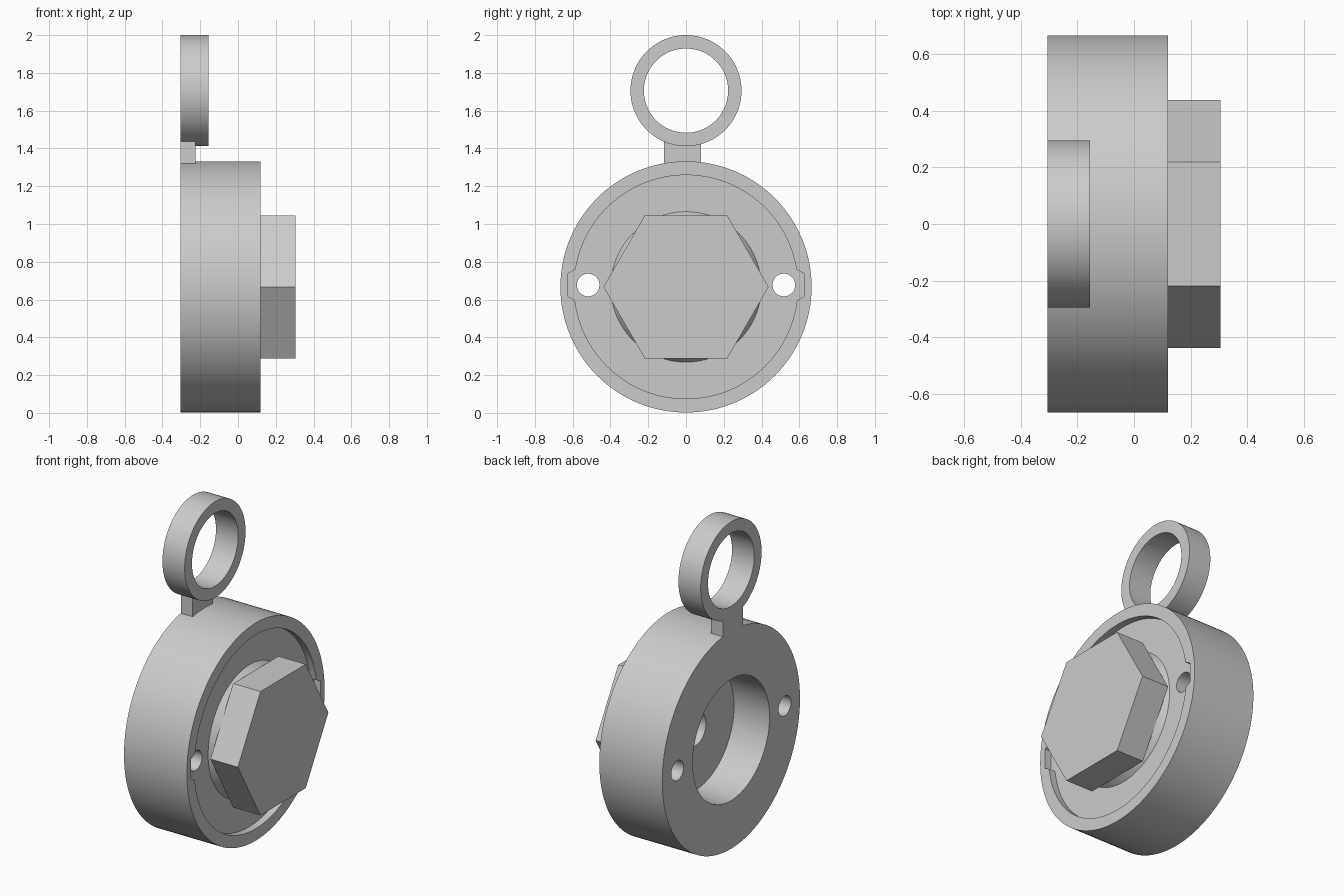
import bpy, bmesh
from math import sin, cos, pi, radians

cube = bpy.data.objects.get("Cube")
if cube:
    bpy.data.objects.remove(cube, do_unlink=True)

GREY = (0.6, 0.6, 0.6, 1)
grey = bpy.data.materials.new("plain grey")
grey.use_nodes = True
grey.diffuse_color = GREY
grey.node_tree.nodes["Principled BSDF"].inputs["Base Color"].default_value = GREY

BACK, FACE, FLOOR, TIP = -0.305, 0.12, 0.077, 0.305
AXIS_Z, PIN_Y, PIN_Z, RING_Z = 0.667, 0.518, 0.677, 1.706
BORE_FLOOR = -0.065


def add_object(name, bm):
    bmesh.ops.recalc_face_normals(bm, faces=bm.faces)
    mesh = bpy.data.meshes.new(name)
    bm.to_mesh(mesh)
    bm.free()
    mesh.materials.append(grey)
    obj = bpy.data.objects.new(name, mesh)
    bpy.context.collection.objects.link(obj)
    return obj


def prism(name, x0, x1, r0, r1=None, y=0, z=AXIS_Z, sides=96, turn=0):
    """Solid round or polygonal bar lying along x."""
    bm = bmesh.new()
    rings = []
    for x, r in ((x0, r0), (x1, r0 if r1 is None else r1)):
        angles = [turn + 2 * pi * i / sides for i in range(sides)]
        rings.append([bm.verts.new((x, y + r * cos(a), z + r * sin(a))) for a in angles])
    for ring in rings:
        bm.faces.new(ring)
    for i in range(sides):
        j = (i + 1) % sides
        bm.faces.new((rings[0][i], rings[0][j], rings[1][j], rings[1][i]))
    return add_object(name, bm)


def cut(target, *cutters):
    """Subtract each cutter from the target and remove the cutter."""
    bpy.context.view_layer.objects.active = target
    for cutter in cutters:
        mod = target.modifiers.new("cut", "BOOLEAN")
        mod.operation, mod.solver, mod.object = "DIFFERENCE", "EXACT", cutter
        bpy.ops.object.modifier_apply(modifier=mod.name)
        bpy.data.objects.remove(cutter, do_unlink=True)


def centre_hole():
    return prism("centre_hole", -0.2, 0.2, 0.1, sides=48)


# Round body with a front recess, a rear bore and a small centre hole
body = prism("body", BACK, FACE, 0.665, sides=128)
cut(body,
    prism("recess", FLOOR, 0.2, 0.592, sides=128),
    prism("rear_bore", -0.4, BORE_FLOOR, 0.371),
    centre_hole())

# Hexagonal pockets and through holes on both sides
for side in (-1, 1):
    y = side * PIN_Y
    cut(body,
        prism("pocket", FLOOR, 0.2, 0.122, y=y, z=PIN_Z, sides=6, turn=pi / 6),
        prism("pin_hole", -0.4, 0.2, 0.06, y=y, z=PIN_Z, sides=48))

# Tapered collar and hexagonal head
collar = prism("collar", FLOOR - 0.01, FACE, 0.405, 0.37)
cut(collar, centre_hole())
head = prism("hex_head", FACE, TIP, 0.437, sides=6)
cut(head, centre_hole())

# Hanging ring
ring = prism("hanging_ring", BACK, -0.155, 0.294, z=RING_Z)
cut(ring, prism("ring_hole", -0.4, 0, 0.223, z=RING_Z))

# Tab joining the ring to the body
bm = bmesh.new()
bmesh.ops.create_cube(bm, size=1)
bmesh.ops.scale(bm, vec=(0.08, 0.196, 0.14), verts=bm.verts)
bmesh.ops.translate(bm, vec=(BACK + 0.04, -0.018, 1.375), verts=bm.verts)
tab = add_object("ring_tab", bm)

# Smooth round walls, crisp edges
for obj in (body, collar, head, ring):
    bpy.ops.object.select_all(action="DESELECT")
    obj.select_set(True)
    bpy.context.view_layer.objects.active = obj
    bpy.ops.object.shade_smooth_by_angle(angle=radians(25))
